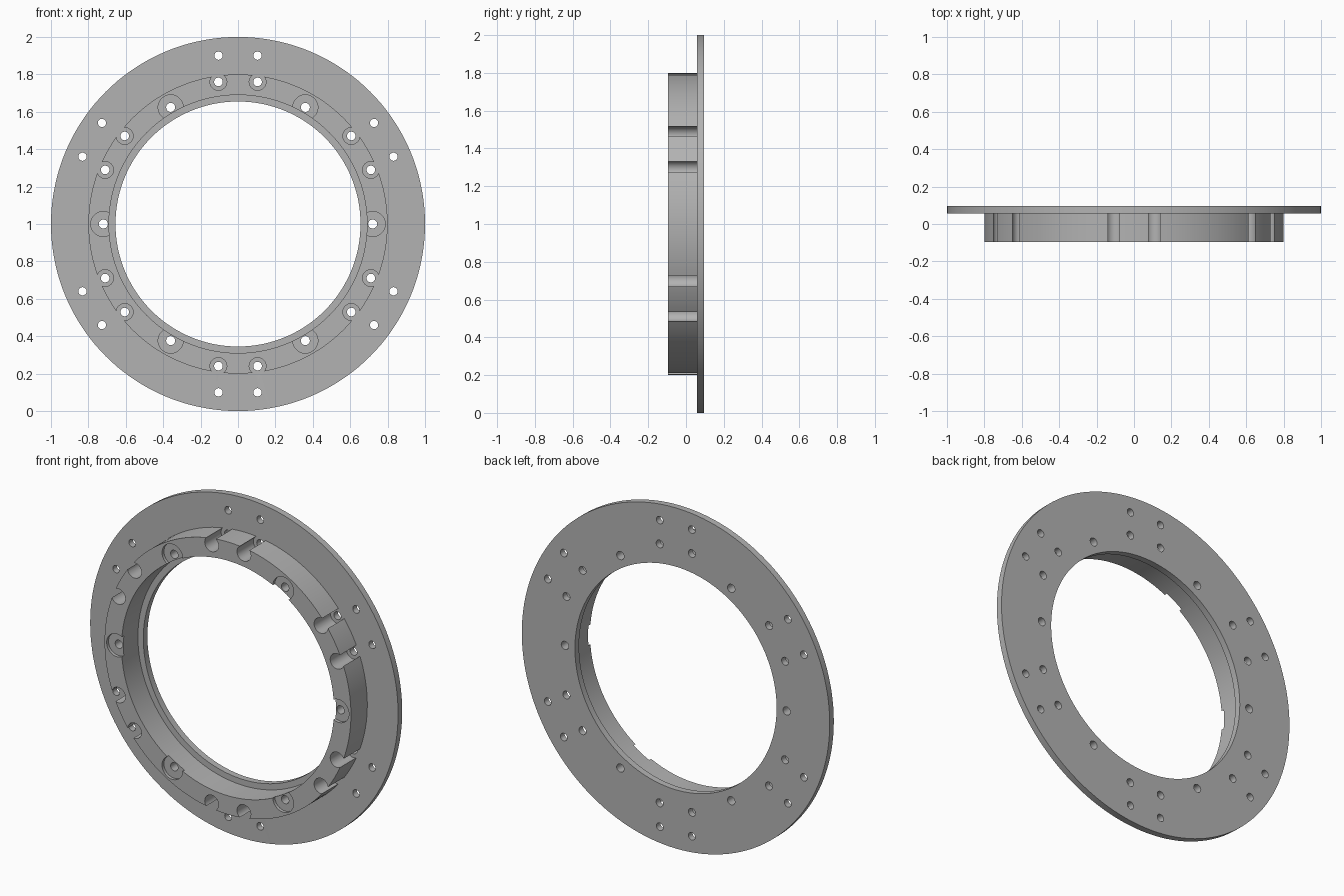
import bpy, bmesh
from math import sin, cos, pi, radians
from mathutils import Matrix, Vector

cube = bpy.data.objects.get("Cube")
if cube:
    bpy.data.objects.remove(cube)

FRONT, STEP, BACK = -0.095, 0.057, 0.095
CENTRE_Z = 1.0

grey = bpy.data.materials.new("plain_grey")
grey.use_nodes = True
colour = (0.45, 0.45, 0.45, 1)
grey.diffuse_color = colour
grey.node_tree.nodes["Principled BSDF"].inputs["Base Color"].default_value = colour


def make_object(name, bm):
    bmesh.ops.recalc_face_normals(bm, faces=bm.faces)
    mesh = bpy.data.meshes.new(name)
    bm.to_mesh(mesh)
    bm.free()
    mesh.materials.append(grey)
    obj = bpy.data.objects.new(name, mesh)
    bpy.context.collection.objects.link(obj)
    return obj


def lathe(name, profile, steps=144):
    """Turn a closed (radius, y) profile around the front-to-back axis."""
    bm = bmesh.new()
    rings = []
    for i in range(steps):
        a = 2 * pi * i / steps
        rings.append([bm.verts.new((r * cos(a), y, CENTRE_Z + r * sin(a))) for r, y in profile])
    n = len(profile)
    for i in range(steps):
        a, b = rings[i], rings[(i + 1) % steps]
        for j in range(n):
            k = (j + 1) % n
            bm.faces.new((a[j], a[k], b[k], b[j]))
    return make_object(name, bm)


def drill(bm, ring_radius, degrees, radius, y0, y1, sides=32):
    """Add a cylinder along y at a polar position on the ring."""
    a = radians(degrees)
    place = Vector((ring_radius * cos(a), (y0 + y1) / 2, CENTRE_Z + ring_radius * sin(a)))
    bmesh.ops.create_cone(bm, cap_ends=True, segments=sides, radius1=radius, radius2=radius,
                          depth=y1 - y0,
                          matrix=Matrix.Translation(place) @ Matrix.Rotation(pi / 2, 4, 'X'))


# Flange with raised collar and inner lip
ring = lathe("flanged_ring", [(0.655, BACK), (1.0, BACK), (1.0, STEP), (0.8, STEP),
                              (0.8, FRONT), (0.69, FRONT), (0.69, STEP), (0.655, STEP)])

# Cutters: bolt pockets and counterbores, then through holes
pockets, holes = bmesh.new(), bmesh.new()
for k in range(6):
    bore_angle, pair_angle = 60 * k, 60 * k + 30
    drill(pockets, 0.72, bore_angle, 0.067, FRONT - 0.1, FRONT + 0.018, 48)
    drill(holes, 0.72, bore_angle, 0.024, FRONT - 0.1, BACK + 0.1)
    for side in (-1, 1):
        drill(pockets, 0.767, pair_angle + side * 7.85, 0.045, FRONT - 0.1, STEP)
        drill(holes, 0.767, pair_angle + side * 7.85, 0.023, FRONT - 0.1, BACK + 0.1)
        drill(holes, 0.906, pair_angle + side * 6.6, 0.022, FRONT - 0.1, BACK + 0.1)

bpy.context.view_layer.objects.active = ring
for name, bm in (("pocket_cutter", pockets), ("hole_cutter", holes)):
    cutter = make_object(name, bm)
    cutter.hide_render = True
    mod = ring.modifiers.new(name, 'BOOLEAN')
    mod.operation = 'DIFFERENCE'
    mod.solver = 'EXACT'
    mod.object = cutter
    bpy.ops.object.modifier_apply(modifier=mod.name)
    bpy.data.objects.remove(cutter)

# Smooth round walls with crisp edges
bpy.ops.object.select_all(action='DESELECT')
ring.select_set(True)
bpy.ops.object.shade_smooth_by_angle(angle=radians(30))
